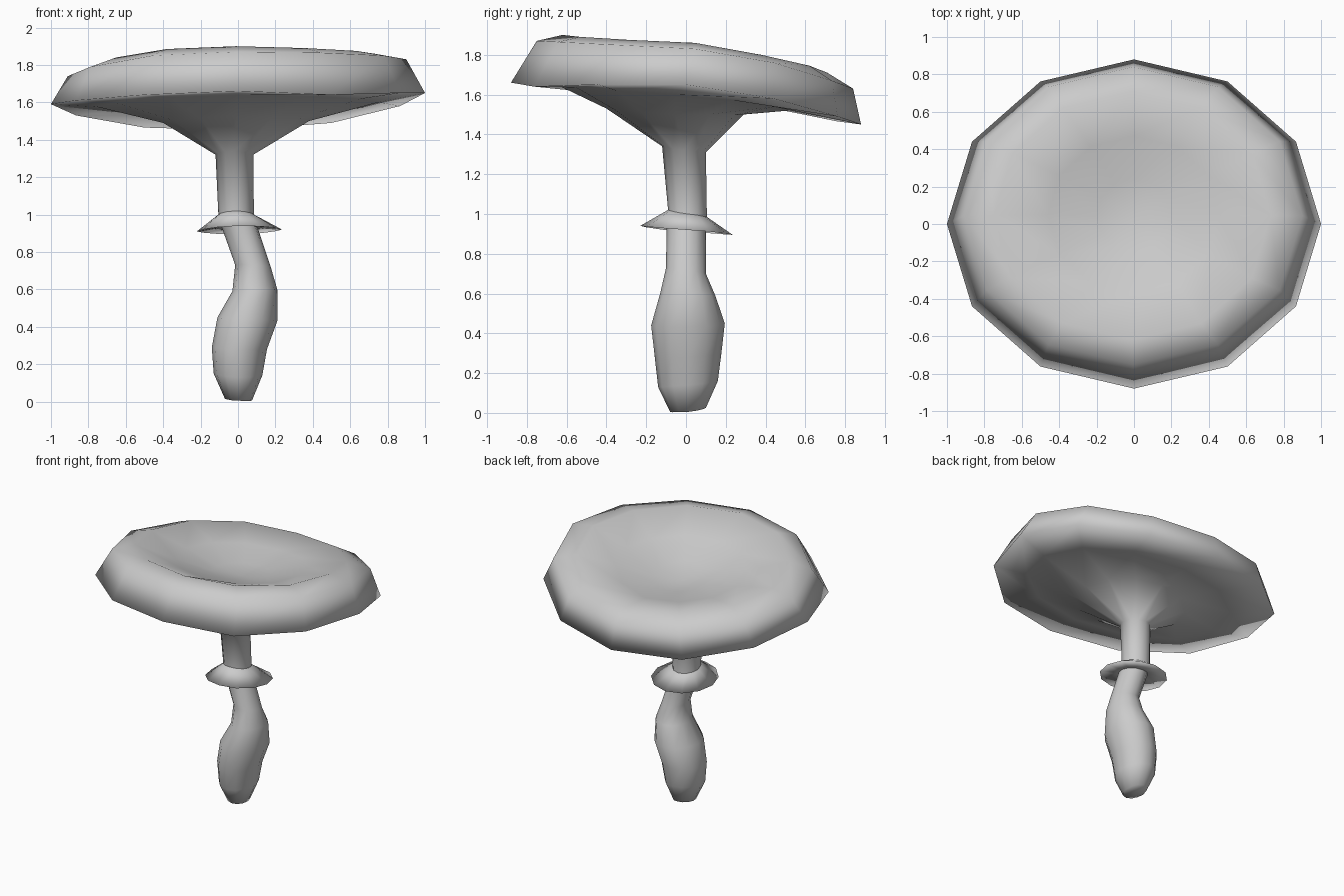
import bpy, bmesh
from math import sin, cos, tau

N = 12  # sides of every ring


def ring_points(xmin, xmax, ymin, ymax, zs):
    """Oval ring. zs = heights at right, back, left, front, or one height per corner."""
    pts = []
    for i in range(N):
        c, s = cos(tau * i / N), sin(tau * i / N)
        if len(zs) == N:
            z = zs[i]
        else:
            r, b, l, f = zs
            z = c * c * (r if c > 0 else l) + s * s * (b if s > 0 else f)
            # blend between waviness and plain tilt
            tilt = (r + b + l + f) / 4 + c * (r - l) / 2 + s * (b - f) / 2
            z = tilt * 0.5 + z * 0.5 if min(abs(c), abs(s)) > 0.01 else z
        pts.append(((xmin + xmax) / 2 + c * (xmax - xmin) / 2,
                    (ymin + ymax) / 2 + s * (ymax - ymin) / 2, z))
    return pts


def loft(name, rings, start=None, end=None):
    """Skin a list of rings, optionally closed to a centre point at each end."""
    bm = bmesh.new()
    loops = [[bm.verts.new(p) for p in ring_points(*r)] for r in rings]
    for a, b in zip(loops, loops[1:]):
        for i in range(N):
            j = (i + 1) % N
            bm.faces.new((a[i], a[j], b[j], b[i]))
    for tip, loop in ((start, loops[0]), (end, loops[-1])):
        if tip:
            v = bm.verts.new(tip)
            for i in range(N):
                j = (i + 1) % N
                bm.faces.new((loop[i], loop[j], v) if tip is end
                             else (loop[j], loop[i], v))
    for f in bm.faces:
        f.smooth = True
    me = bpy.data.meshes.new(name)
    bm.to_mesh(me)
    bm.free()
    ob = bpy.data.objects.new(name, me)
    bpy.context.collection.objects.link(ob)
    return ob


# Bulbous, S-bent lower stem
loft("stem", [
    (-.07, .075, -.08, .10, (.005, .025, .015, .005)),
    (-.13, .13, -.14, .16, (.14, .16, .15, .13)),
    (-.14, .155, -.157, .178, (.28, .30, .29, .28)),
    (-.11, .21, -.175, .195, (.43, .45, .45, .44)),
    (-.03, .21, -.13, .147, (.60, .59, .59, .60)),
    (-.015, .175, -.10, .10, (.72, .70, .73, .73)),
    (-.09, .105, -.098, .10, (.93, .92, .94, .95)),
], start=(0, .01, .01))

# Flared skirt around the stem
loft("stem_skirt", [
    (-.09, .105, -.098, .10, (.93, .92, .94, .95)),
    (-.22, .235, -.23, .235, (.92, .895, .91, .94)),
    (-.105, .085, -.09, .105, (1.0, .985, 1.0, 1.02)),
])

# Upper stem flaring into the cap, round the rim and down into the dished top
loft("cap", [
    (-.105, .085, -.09, .105, (1.0, .985, 1.0, 1.02)),
    (-.12, .082, -.12, .10, (1.32, 1.31, 1.32, 1.34)),
    (-.40, .38, -.40, .29, (1.50, 1.50, 1.49, 1.53)),
    (-.75, .75, -.63, .52, (1.60, 1.52, 1.575, 1.64)),
    (-1, 1, -.88, .88, (1.65, 1.58, 1.49, 1.45, 1.465, 1.53,
                        1.59, 1.61, 1.64, 1.66, 1.64, 1.65)),
    (-.91, .90, -.75, .84, (1.83, 1.76, 1.67, 1.63, 1.64, 1.69,
                            1.74, 1.79, 1.85, 1.87, 1.865, 1.85)),
    (-.75, .73, -.62, .71, (1.86, 1.80, 1.745, 1.71, 1.73, 1.76,
                            1.79, 1.84, 1.885, 1.90, 1.89, 1.875)),
    (-.46, .46, -.37, .47, (1.77, 1.68, 1.73, 1.78)),
    (-.20, .20, -.15, .24, (1.69, 1.65, 1.67, 1.70)),
], end=(0, .04, 1.65))
